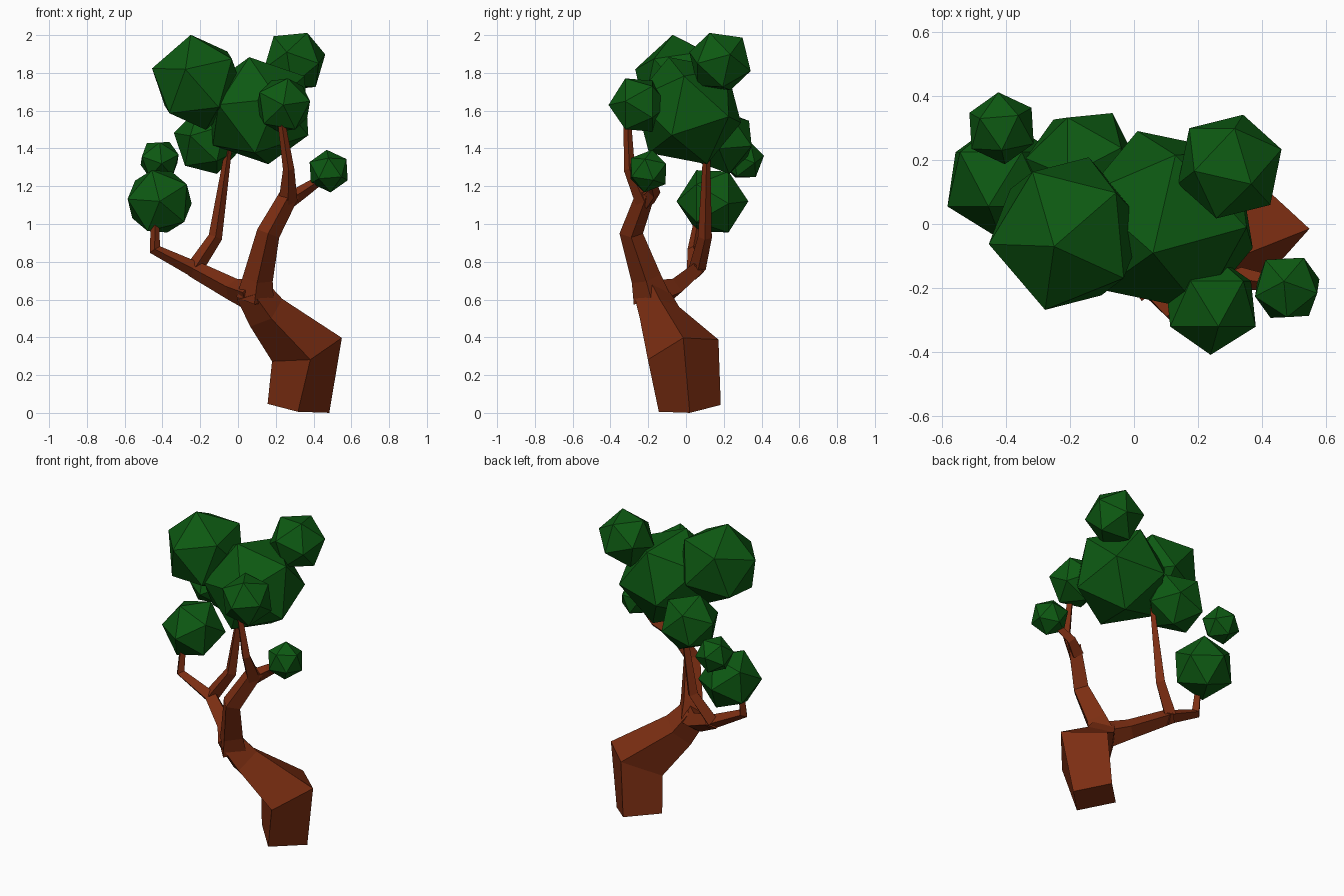
import bpy
import bmesh
from mathutils import Vector, Matrix

cube = bpy.data.objects.get("Cube")
if cube:
    bpy.data.objects.remove(cube, do_unlink=True)


def material(name, rgb):
    mat = bpy.data.materials.new(name)
    mat.use_nodes = True
    colour = (*rgb, 1)
    mat.diffuse_color = colour
    bsdf = mat.node_tree.nodes["Principled BSDF"]
    bsdf.inputs["Base Color"].default_value = colour
    bsdf.inputs["Roughness"].default_value = 0.9
    return mat


bark = material("bark brown", (0.2, 0.027, 0.006))
leaf = material("leaf green", (0.004, 0.1, 0.006))


def finish(bm, name, mat):
    bmesh.ops.recalc_face_normals(bm, faces=bm.faces)
    mesh = bpy.data.meshes.new(name)
    bm.to_mesh(mesh)
    bm.free()
    mesh.materials.append(mat)
    obj = bpy.data.objects.new(name, mesh)
    bpy.context.collection.objects.link(obj)
    return obj


def limb(name, *stations):
    """Four-sided tapering tube; each station is x, y, z, radius."""
    points = [Vector(s[:3]) for s in stations]
    bm = bmesh.new()
    rings = []
    for i, p in enumerate(points):
        tangent = Vector()
        if i > 0:
            tangent += (p - points[i - 1]).normalized()
        if i < len(points) - 1:
            tangent += (points[i + 1] - p).normalized()
        tangent.normalize()
        u = Vector((0, 1, 0))
        u = (u - tangent * u.dot(tangent)).normalized()
        v = tangent.cross(u)
        r = stations[i][3]
        rings.append([bm.verts.new(p + d * r) for d in (u, v, -u, -v)])
    for a, b in zip(rings, rings[1:]):
        for k in range(4):
            n = (k + 1) % 4
            bm.faces.new((a[k], a[n], b[n], b[k]))
    bm.faces.new(rings[0])
    bm.faces.new(rings[-1])
    return finish(bm, name, bark)


def frame(a, b):
    a = Vector(a).normalized()
    b = Vector(b)
    b = (b - a * a.dot(b)).normalized()
    return Matrix((a, b, a.cross(b))).transposed()


def clump(name, centre, radius, pole, side):
    """Icosahedron with one corner along pole and a neighbour towards side."""
    bm = bmesh.new()
    bmesh.ops.create_icosphere(bm, subdivisions=1, radius=radius)
    top = max(bm.verts, key=lambda v: v.co.z)
    near = top.link_edges[0].other_vert(top)
    turn = frame(pole, side) @ frame(top.co, near.co).transposed()
    bmesh.ops.transform(bm, matrix=Matrix.Translation(centre) @ turn.to_4x4(), verts=bm.verts)
    return finish(bm, name, leaf)


# Trunk and branches
limb("trunk", (0.32, 0.02, 0.024, 0.165), (0.365, -0.015, 0.335, 0.195),
     (0.15, -0.14, 0.53, 0.112), (0.07, -0.19, 0.65, 0.09))
limb("right_branch", (0.09, -0.18, 0.6, 0.1), (0.105, -0.21, 0.71, 0.08),
     (0.16, -0.29, 0.95, 0.062), (0.28, -0.21, 1.17, 0.05))
limb("right_upper_twig", (0.265, -0.22, 1.12, 0.05), (0.268, -0.3, 1.29, 0.03),
     (0.23, -0.31, 1.54, 0.02))
limb("right_outer_twig", (0.26, -0.21, 1.12, 0.045), (0.34, -0.17, 1.17, 0.035),
     (0.46, -0.19, 1.25, 0.022))
limb("left_branch", (0.08, -0.18, 0.62, 0.085), (-0.03, -0.07, 0.655, 0.06),
     (-0.24, 0.06, 0.765, 0.045))
limb("left_outer_twig", (-0.2, 0.05, 0.745, 0.045), (-0.44, 0.04, 0.865, 0.032),
     (-0.44, 0.06, 1.0, 0.022))
limb("left_upper_twig", (-0.23, 0.06, 0.765, 0.045), (-0.12, 0.1, 0.93, 0.037),
     (-0.05, 0.11, 1.4, 0.018))

# Foliage
clump("left_crown", (-0.21, -0.03, 1.75), 0.258, (-0.04, -0.04, 0.25), (-0.25, -0.03, 0.05))
clump("right_crown", (0.3, 0.18, 1.86), 0.175, (0.15, 0.05, 0.035), (0.07, -0.05, 0.145))
clump("middle_crown", (0.11, 0.01, 1.6), 0.305, (-0.05, -0.1, 0.28), (0.1, -0.28, 0.06))
clump("front_clump", (0.24, -0.25, 1.63), 0.16, (0, -0.15, 0), (0.14, -0.07, 0.02))
clump("right_small_clump", (0.48, -0.2, 1.28), 0.115, (-0.01, 0.02, 0.11), (0.1, -0.02, 0.055))
clump("left_clump", (-0.415, 0.14, 1.12), 0.19, (0, -1, 0), (0.16, 0, 0.1))
clump("left_small_clump", (-0.415, 0.3, 1.34), 0.115, (-0.01, 0.11, 0.02), (0.1, 0.055, -0.02))
clump("back_clump", (-0.16, 0.19, 1.44), 0.185, (0.05, 0.04, -0.18), (0.17, -0.02, -0.02))
